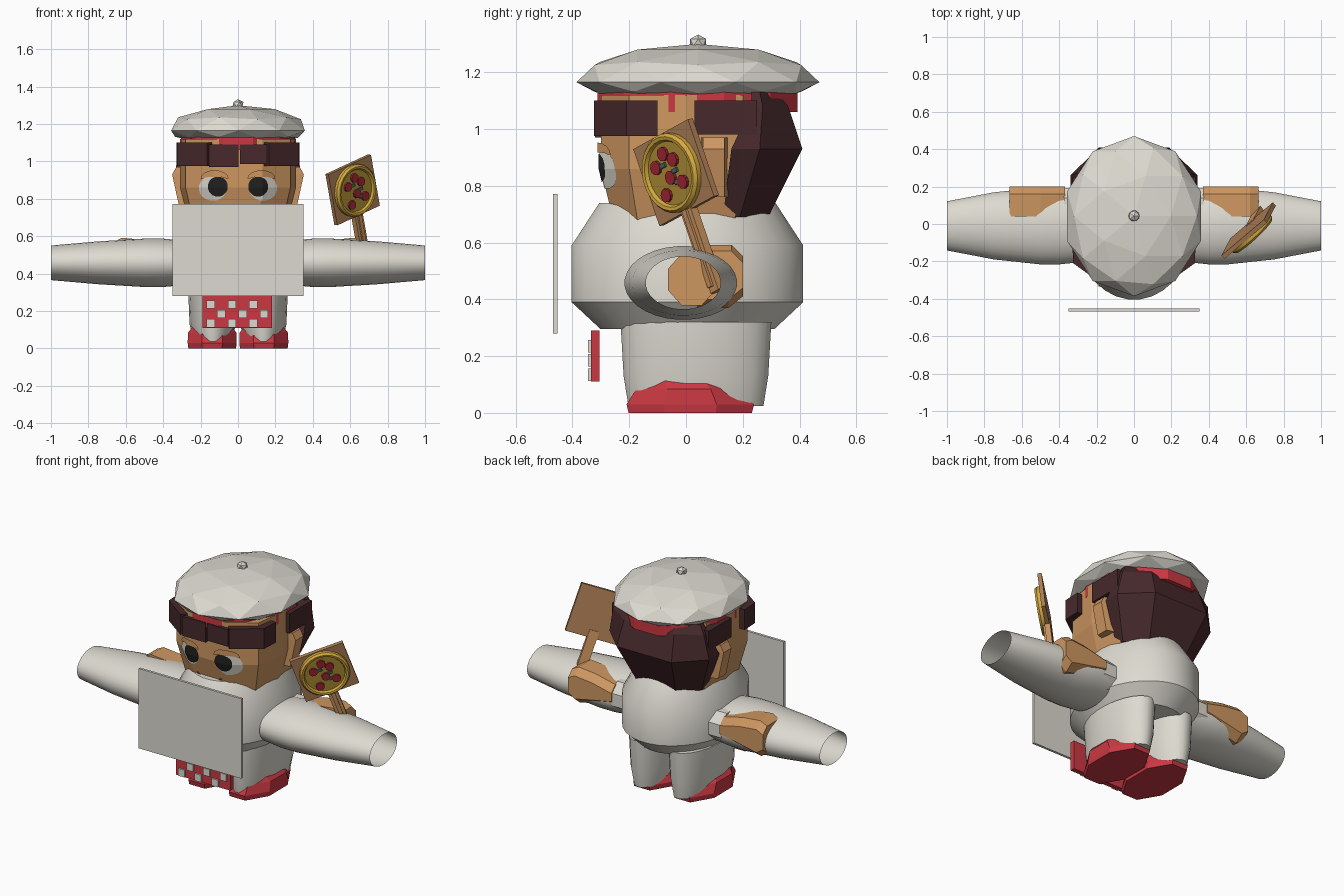
import bpy, bmesh, math
from mathutils import Matrix, Vector

cube = bpy.data.objects.get("Cube")
if cube:
    bpy.data.objects.remove(cube, do_unlink=True)


def material(name, *rgb):
    m = bpy.data.materials.new(name)
    m.use_nodes = True
    m.diffuse_color = (*rgb, 1)
    m.node_tree.nodes["Principled BSDF"].inputs["Base Color"].default_value = (*rgb, 1)
    return m


WHITE = material("off white", .72, .70, .63)
SKIN = material("skin tan", .62, .31, .12)
RED = material("bright red", .60, .04, .055)
HAIR = material("dark brown", .062, .022, .025)
CRUST = material("golden crust", .66, .40, .05)
CHEESE = material("dull cheese", .44, .28, .035)
BOARD = material("board wood", .44, .22, .095)
BLACK = material("eye black", .015, .015, .015)
SALAMI = material("deep red", .38, .02, .035)
OLIVE = material("teal topping", .06, .14, .14)


# ---- helpers
def finish(name, bm, mat, smooth=False, matrix=None):
    bmesh.ops.recalc_face_normals(bm, faces=bm.faces)
    me = bpy.data.meshes.new(name)
    bm.to_mesh(me)
    bm.free()
    me.materials.append(mat)
    if smooth:
        me.shade_smooth()
        me.set_sharp_from_angle(angle=math.radians(35))
    ob = bpy.data.objects.new(name, me)
    if matrix:
        ob.matrix_world = matrix
    bpy.context.collection.objects.link(ob)
    return ob


def loft(name, rings, mat, smooth=False, cap=True, matrix=None):
    bm = bmesh.new()
    vs = [[bm.verts.new(p) for p in r] for r in rings]
    n = len(vs[0])
    for a, b in zip(vs, vs[1:]):
        for i in range(n):
            j = (i + 1) % n
            bm.faces.new((a[i], a[j], b[j], b[i]))
    if cap:
        bm.faces.new(vs[0])
        bm.faces.new(vs[-1])
    return finish(name, bm, mat, smooth, matrix)


def ring(cx, cy, z, rx, ry, n=24):
    angles = [2 * math.pi * (i + .5) / n for i in range(n)]
    return [(cx + rx * math.cos(a), cy + ry * math.sin(a), z) for a in angles]


def x_ring(x, cy, cz, ry, rz, n=32):
    return [(x, p, q) for p, q, _ in ring(cy, cz, 0, ry, rz, n)]


def prism(name, outline, z0, z1, mat, matrix=None):
    rings = [[(x, y, z) for x, y in outline] for z in (z0, z1)]
    return loft(name, rings, mat, matrix=matrix)


def box(name, x0, x1, y0, y1, z0, z1, mat, matrix=None, bevel=0):
    ob = prism(name, [(x0, y0), (x1, y0), (x1, y1), (x0, y1)], z0, z1, mat, matrix)
    if bevel:
        mod = ob.modifiers.new("Bevel", 'BEVEL')
        mod.width, mod.segments = bevel, 1
    return ob


def blob(name, centre, scale, lower, detail, mat):
    bm = bmesh.new()
    bmesh.ops.create_icosphere(bm, subdivisions=detail, radius=1)
    for v in bm.verts:
        sz = scale[2] if v.co.z > 0 else lower
        v.co = Vector(centre) + Vector((v.co.x * scale[0], v.co.y * scale[1], v.co.z * sz))
    return finish(name, bm, mat)


# ---- torso, front panel and checked apron
loft("torso", [ring(0, .005, z, .325 * k, .41 * k, 32) for z, k in
               ((.295, .75), (.39, 1), (.59, 1), (.74, .76))], WHITE, True)
box("front_panel", -.35, .35, -.468, -.453, .28, .772, WHITE)
box("apron", -.19, .182, -.335, -.305, .11, .29, RED)
for row in range(3):
    for col in range(row % 2, 6, 2):
        x, z = -.146 + col * .057, .235 - row * .05
        box("apron_check", x - .022, x + .022, -.345, -.335, z - .022, z + .022, WHITE)

# ---- head: chamfered plan, narrowing to the chin
HEAD = [(.13, -.3), (.28, -.2), (.31, 0), (.28, .2), (.13, .3)]
HEAD += [(-x, y) for x, y in reversed(HEAD)]


def taper(z):
    return 1 - max(0, .86 - z) * .8


loft("head", [[(x * taper(z), y * taper(z), z) for x, y in HEAD]
              for z in (.68, .86, 1.12)], SKIN)


def face_plate(name, outline, lift, mat):
    """Thin painted patch folded over the front of the head."""
    bm = bmesh.new()
    bm.faces.new([bm.verts.new((x, 0, z)) for x, z in outline])
    for co, no in (((.13, 0, 0), (1, 0, 0)), ((-.13, 0, 0), (1, 0, 0)), ((0, 0, .86), (0, 0, 1))):
        bmesh.ops.bisect_plane(bm, geom=bm.verts[:] + bm.edges[:] + bm.faces[:],
                               plane_co=co, plane_no=no)
    for v in bm.verts:
        s = taper(v.co.z)
        v.co.y = s * (-.3 + max(0, abs(v.co.x) / s - .13) * .667) - lift
    ob = finish(name, bm, mat)
    # outward side faces the front
    if sum(p.normal.y for p in ob.data.polygons) > 0:
        ob.data.flip_normals()
    return ob


def oval(cx, cz, rx, rz, n=16):
    return [(x, z) for x, z, _ in ring(cx, cz, 0, rx, rz, n)]


def arch(cx, cz, rx, rz, thick, sign=1, n=8):
    angles = [math.pi * i / n for i in range(n + 1)]
    outer = [(cx + rx * math.cos(a), cz + sign * rz * math.sin(a)) for a in angles]
    inner = [(cx + rx * .8 * math.cos(a), cz + sign * (rz - thick) * math.sin(a)) for a in angles]
    return outer + inner[::-1]


for s in (1, -1):
    face_plate("eye_white", oval(s * .135, .857, .075, .068), .004, WHITE)
    face_plate("pupil", oval(s * .108, .865, .054, .054), .008, BLACK)
    face_plate("eyelid", arch(s * .125, .908, .075, .045, .035), .012, SKIN)
    loft("ear", [[(s * x, y, z) for x, y in ((.27, .05), (w, .06), (w, .135), (.27, .15))]
                 for z, w in ((.76, .315), (.93, .352), (.97, .33))], SKIN)
face_plate("mouth", arch(0, .755, .09, .04, .016, -1), .005, SALAMI)

# ---- hair: back shell, side panels and fringe
loft("back_hair", [[(-x, f, z), (x, f, z), (x, m, z), (x * .55, b, z), (-x * .55, b, z), (-x, m, z)]
                   for z, x, f, m, b in ((.69, .24, .13, .19, .29), (.93, .34, .16, .26, .41),
                                         (1.08, .31, .23, .27, .36), (1.13, .28, .23, .26, .32))], HAIR)
for s in (1, -1):
    panel = [(.165, -.325), (.325, -.21), (.33, -.1), (.29, -.1), (.13, -.28)]
    prism("fringe_corner", [(s * x, y) for x, y in panel], .975, 1.1, HAIR)
    prism("hair_side", [(s * x, y) for x, y in ((.28, .03), (.33, .03), (.33, .25), (.28, .25))],
          .98, 1.1, HAIR)
box("fringe_left", .012, .155, -.32, -.28, .985, 1.09, HAIR)
box("fringe_right", -.155, .002, -.32, -.28, .97, 1.09, HAIR)

# ---- hat
loft("hat_band", [ring(0, .04, z, .315, .365, 12) for z in (1.06, 1.13)], RED)
blob("hat", (0, .042, 1.165), (.376, .428, .135), .075, 2, WHITE)
blob("hat_button", (0, .043, 1.305), (.033, .033, .028), .028, 1, WHITE)

# ---- legs, shoes, sleeves and hands
for s in (1, -1):
    loft("leg", [ring(s * .135, .035, z, rx, ry) for z, rx, ry in
                 ((.025, .10, .24), (.13, .125, .257), (.32, .133, .268))], WHITE, True)
    loft("shoe", [ring(s * .138, cy, z, rx, ry, 8) for z, cy, rx, ry in
                  ((0, .015, .138, .235), (.03, .015, .142, .243),
                   (.085, .01, .14, .2), (.125, -.01, .105, .17))], RED)
    loft("sleeve", [x_ring(s * x, cy, .458, ry, rz) for x, cy, ry, rz in
                    ((.29, -.01, .195, .12), (.4, -.01, .207, .13), (.5, -.01, .207, .13),
                     (.75, -.01, .18, .115), (1, -.01, .132, .093))], WHITE, True, cap=False)
    loft("cuff", [x_ring(s * x, .1, .47, .1, .1, 8) for x in (.26, .375)], WHITE)
    loft("hand", [[(s * x, y, z) for y, z in
                   ((.04, lo), (.15, lo), (.2, lo + .04), (.2, hi - .04), (.16, hi), (.04, hi))]
                  for x, lo, hi in ((.37, .42, .55), (.5, .395, .58), (.62, .37, .592), (.665, .4, .57))],
         SKIN)
    loft("fist", [x_ring(s * x, .02, .47, .09, .1, 8) for x in (.5, .685)], SKIN)

# ---- serving paddle with pizza, built flat then tilted into place
u = Vector((.233, .197, .108)).normalized()
n = u.cross(Vector((-.05, -.094, .267))).normalized()
v = n.cross(u)
tilt = Matrix((u, v, n)).transposed().to_4x4()
tilt.translation = (.613, -.035, .848)

box("paddle_board", -.158, .158, -.145, .145, -.012, .012, BOARD, tilt)
box("paddle_handle", -.028, .028, -.45, -.1, -.016, .016, SKIN, tilt)
box("paddle_ridge", -.011, .011, -.43, -.12, .016, .026, SKIN, tilt)
loft("pizza_base", [ring(0, 0, z, r, r, 24) for z, r in ((.01, .13), (.027, .125))], CHEESE, matrix=tilt)
section = [(.142, .01), (.142, .03), (.132, .042), (.12, .04), (.113, .026)]
loft("pizza_crust", [ring(0, 0, z, r, r, 24) for r, z in section], CRUST, True, False, tilt)
for x, y in ((0, .073), (.04, .038), (-.056, .04), (0, -.016), (.052, -.05), (-.05, -.065)):
    loft("salami_slice", [ring(x, y, z, .025, .025, 10) for z in (.025, .038)], SALAMI, matrix=tilt)
for x, y in ((-.02, .036), (.026, -.04), (.03, .0)):
    box("topping", x - .014, x + .014, y - .008, y + .008, .025, .036, OLIVE, tilt)
